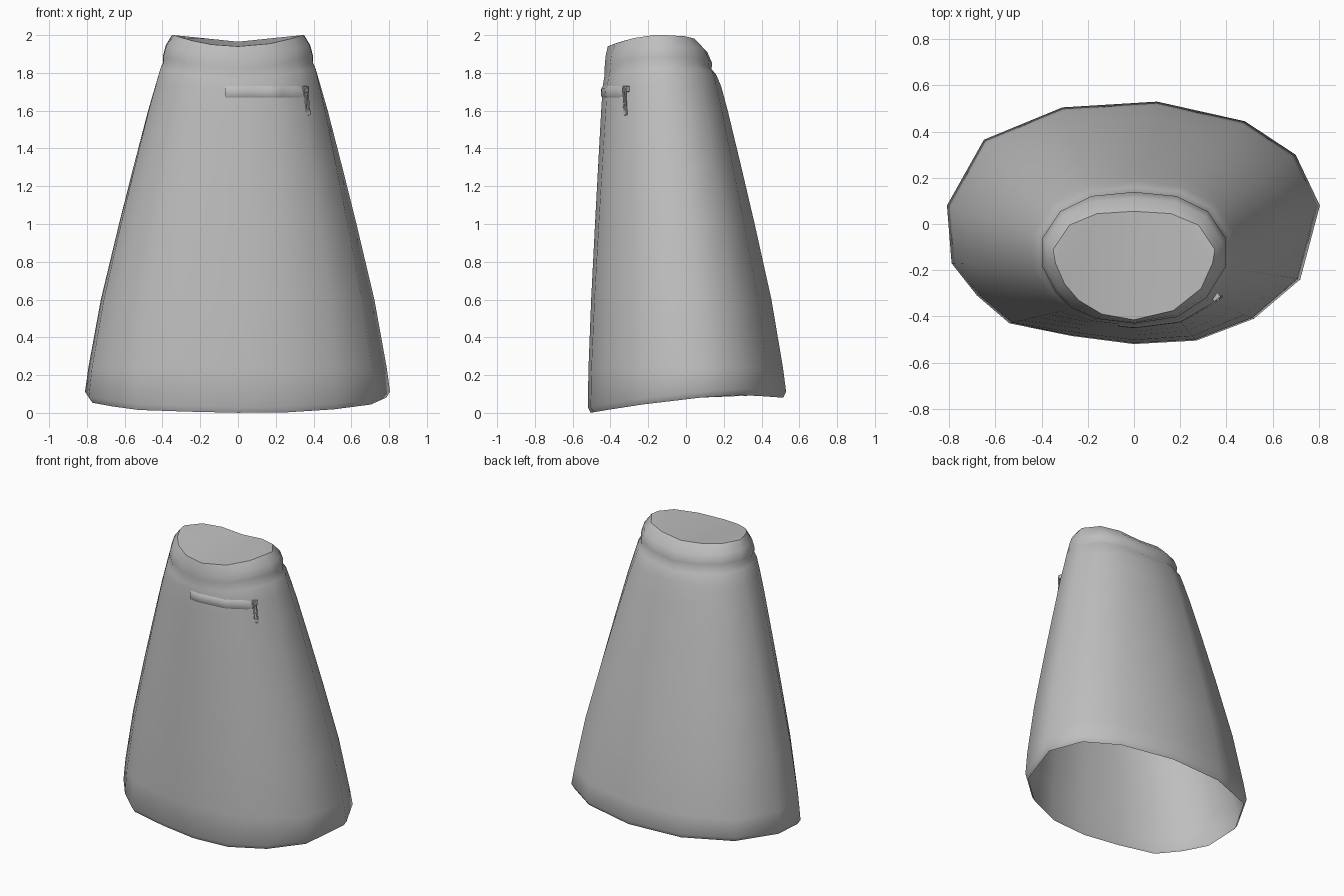
import bpy, bmesh, math
from mathutils import Vector
from mathutils.bvhtree import BVHTree

cube = bpy.data.objects.get("Cube")
if cube:
    bpy.data.objects.remove(cube, do_unlink=True)

GREY = (0.52, 0.52, 0.52, 1.0)
mat = bpy.data.materials.new("grey fabric")
mat.use_nodes = True
mat.diffuse_color = GREY
bsdf = mat.node_tree.nodes["Principled BSDF"]
bsdf.inputs["Base Color"].default_value = GREY
bsdf.inputs["Roughness"].default_value = 0.8


def finish(bm, name, angle=60, fix_normals=True):
    if fix_normals:
        bmesh.ops.recalc_face_normals(bm, faces=bm.faces)
    mesh = bpy.data.meshes.new(name)
    bm.to_mesh(mesh)
    bm.free()
    mesh.materials.append(mat)
    obj = bpy.data.objects.new(name, mesh)
    bpy.context.collection.objects.link(obj)
    bpy.ops.object.select_all(action='DESELECT')
    obj.select_set(True)
    bpy.context.view_layer.objects.active = obj
    bpy.ops.object.shade_smooth_by_angle(angle=math.radians(angle))
    return obj


# Outlines from the front centre round the left side; one column per point
HEM = [(0, -.52), (.27, -.505), (.52, -.41), (.72, -.24), (.805, .08), (.70, .30),
       (.48, .445), (.10, .53), (-.31, .505), (-.65, .365), (-.81, .08),
       (-.79, -.17), (-.68, -.31), (-.54, -.43), (-.27, -.485)]
WAIST = [(0, -.435), (.19, -.41), (.32, -.33), (.41, -.19), (.41, -.05), (.33, .07),
         (.19, .14), (0, .16), (-.19, .14), (-.33, .07), (-.41, -.05),
         (-.41, -.19), (-.35, -.30), (-.28, -.37), (-.17, -.415)]
RIM = [(0, -.415), (.17, -.375), (.29, -.28), (.34, -.17), (.35, -.11), (.28, -.005),
       (.16, .045), (0, .055), (-.16, .045), (-.28, -.005), (-.35, -.11),
       (-.34, -.17), (-.30, -.26), (-.24, -.33), (-.14, -.39)]


def mix(a, b, t):
    return [(p[0] + (q[0] - p[0]) * t, p[1] + (q[1] - p[1]) * t) for p, q in zip(a, b)]


def hem_z(y):
    return 0.10 - 0.09 * (abs(0.3 - y) / 0.8) ** 1.5


def rim_z(x, y):
    u = min(abs(x) / 0.34, 1)
    return 1.94 + 0.06 * u * u if y < -0.12 else 1.965 + 0.035 * u


# Skirt rings: tucked hem edge, widest line, then up to the waist
rings = []
rings.append([Vector((x * .975, y * .97, hem_z(y) - .006)) for x, y in HEM])
rings.append([Vector((x, y, hem_z(y) + .025)) for x, y in HEM])
for z, t in ((.24, .955), (.60, .79), (1.0, .55), (1.3, .36), (1.6, .165), (1.73, .07)):
    rings.append([Vector((x, y, z)) for x, y in mix(WAIST, HEM, t)])

# Waistband rings dip at the front and round in to the rim
for t, drop in ((0.0, .175), (.24, .145), (.20, .115), (.45, .055), (1.0, 0)):
    ring = []
    for (x, y), (rx, ry) in zip(mix(WAIST, RIM, t), RIM):
        ring.append(Vector((x, y, rim_z(rx, ry) - drop)))
    rings.append(ring)

bm = bmesh.new()
rows = [[bm.verts.new(p) for p in ring] for ring in rings]
n = len(HEM)
for a, b in zip(rows, rows[1:]):
    for i in range(n):
        j = (i + 1) % n
        bm.faces.new((a[i], a[j], b[j], b[i]))
surface = BVHTree.FromBMesh(bm)
finish(bm, "skirt_body", fix_normals=False)

# Flat closure across the waist opening
bm = bmesh.new()
cap = bm.faces.new([bm.verts.new(p) for p in rings[-1]])
bmesh.ops.triangulate(bm, faces=[cap])
finish(bm, "waist_cap", fix_normals=False)


def front_y(x, z):
    hit = surface.ray_cast(Vector((x, -2, z)), Vector((0, 1, 0)))[0]
    return hit.y if hit else -0.3


# Pocket welt: a shallow raised strip following the front
bm = bmesh.new()
PROFILE = [(1.665, -.003), (1.68, .008), (1.72, .008), (1.735, -.003)]
STEPS = 14
strip = []
for k in range(STEPS + 1):
    x = -0.07 + 0.42 * k / STEPS
    strip.append([bm.verts.new((x, front_y(x, z) - d, z)) for z, d in PROFILE])
for a, b in zip(strip, strip[1:]):
    for i in range(len(PROFILE) - 1):
        bm.faces.new((a[i], b[i], b[i + 1], a[i + 1]))
for end in (strip[0][::-1], strip[-1]):
    bm.faces.new(end)
finish(bm, "pocket_welt", 40)


# Zip slider and its hanging pull tab
def boxes(name, parts, loc, rot):
    bm = bmesh.new()
    for centre, size in parts:
        verts = bmesh.ops.create_cube(bm, size=1)["verts"]
        for v in verts:
            v.co = Vector([c + a * s for c, a, s in zip(centre, v.co, size)])
    obj = finish(bm, name, 30)
    obj.location = loc
    obj.rotation_euler = rot
    bevel = obj.modifiers.new("soft edges", 'BEVEL')
    bevel.width = 0.003
    bevel.segments = 2
    return obj


px, pz = 0.355, 1.715
loc = (px, front_y(px, pz) - 0.008, pz)
turn = math.radians(38)
boxes("zip_slider", [((0, 0, 0), (.036, .022, .03)),
                     ((0, -.012, -.004), (.016, .012, .022))], loc, (0, 0, turn))
tab = [((s * .009, -.012, -.065), (.007, .009, .11)) for s in (-1, 1)]
tab += [((0, -.012, -.012), (.025, .009, .012)),
        ((0, -.012, -.075), (.025, .007, .012)),
        ((0, -.012, -.125), (.030, .011, .03))]
boxes("zip_pull", tab, loc, (0, math.radians(-4), turn))
